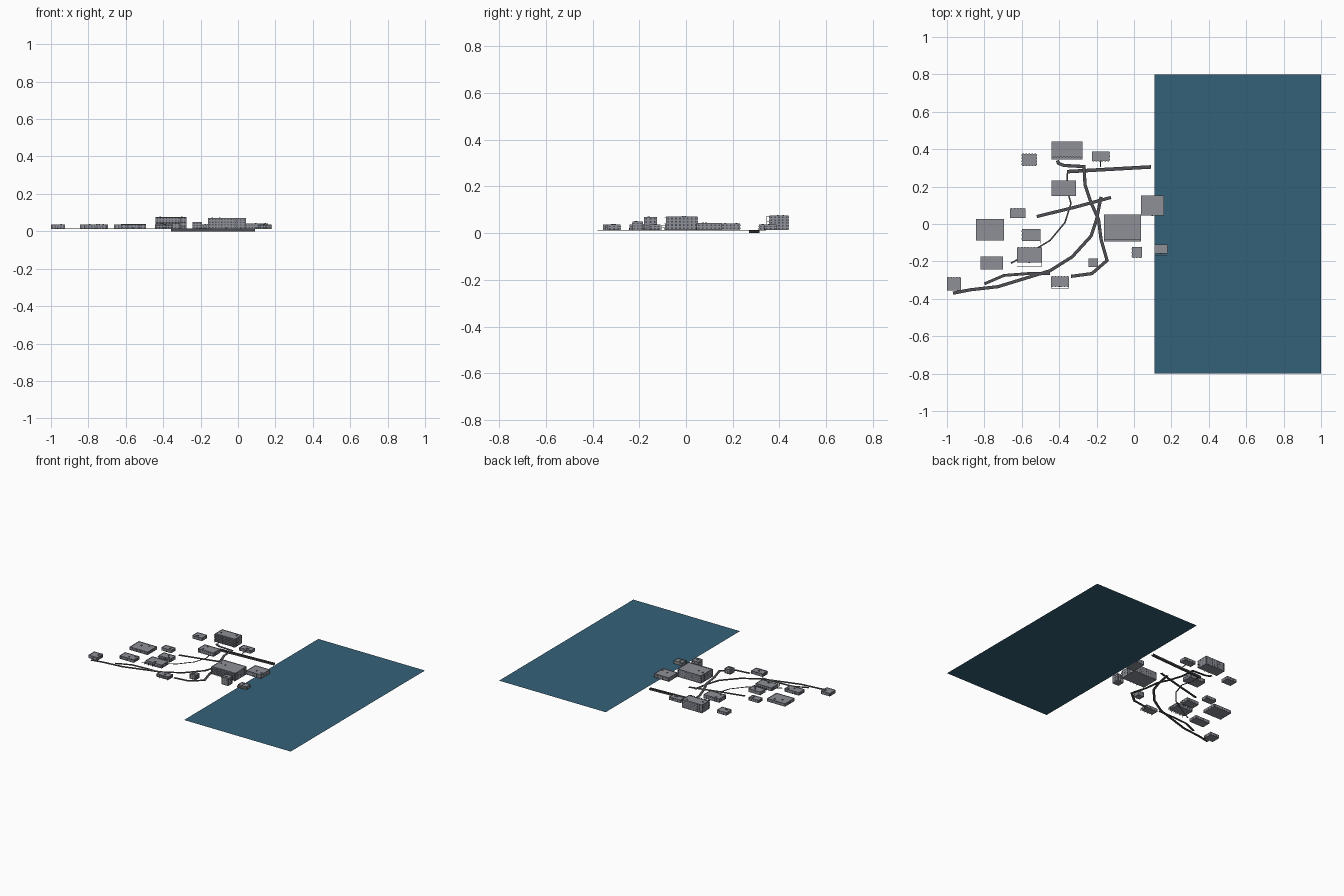
import bpy, bmesh, math, random
from mathutils import Vector, Matrix

if "Cube" in bpy.data.objects:
    bpy.data.objects.remove(bpy.data.objects["Cube"])

random.seed(4)
Z0 = 0.013  # land level


def add_box(bm, x0, x1, y0, y1, z0, z1):
    m = Matrix.Translation(((x0 + x1) / 2, (y0 + y1) / 2, (z0 + z1) / 2))
    bmesh.ops.create_cube(bm, size=1, matrix=m @ Matrix.Diagonal((x1 - x0, y1 - y0, z1 - z0, 1)))


def finish(bm, name, mat=None):
    me = bpy.data.meshes.new(name)
    bm.to_mesh(me)
    bm.free()
    ob = bpy.data.objects.new(name, me)
    bpy.context.collection.objects.link(ob)
    if mat:
        me.materials.append(mat)
    return ob


def material(name, col):
    m = bpy.data.materials.new(name)
    m.diffuse_color = (*col, 1)
    m.use_nodes = True
    m.node_tree.nodes["Principled BSDF"].inputs["Base Color"].default_value = m.diffuse_color
    return m


water = material("water", (0.035, 0.12, 0.19))
tarmac = material("tarmac", (0.08, 0.08, 0.09))
wall = material("wall", (0.27, 0.28, 0.31))
glass = material("glass", (0.07, 0.08, 0.10))

# Sea surface: one flat sheet
bm = bmesh.new()
bmesh.ops.create_grid(bm, x_segments=1, y_segments=1, size=0.5,
                      matrix=Matrix.Translation((0.555, 0, 0.012)) @ Matrix.Diagonal((0.89, 1.6, 1, 1)))
finish(bm, "sea", water)


def ribbon(name, pts, w, z0, z1):
    """Mitred strip of rectangular section following a path."""
    bm = bmesh.new()
    P = [Vector(p) for p in pts]
    rings = []
    for i, p in enumerate(P):
        a = (p - P[i - 1]).normalized() if i else (P[1] - p).normalized()
        b = (P[i + 1] - p).normalized() if i < len(P) - 1 else a
        t = (a + b).normalized()
        n = Vector((-t.y, t.x)) * (w / 2 / max(0.5, t.dot(a)))
        rings.append([bm.verts.new((*(p + n * s), z)) for s, z in ((1, z0), (-1, z0), (-1, z1), (1, z1))])
    for r, q in zip(rings, rings[1:]):
        for k in range(4):
            bm.faces.new((r[k], r[(k + 1) % 4], q[(k + 1) % 4], q[k]))
    bm.faces.new(rings[0])
    bm.faces.new(rings[-1][::-1])
    bmesh.ops.recalc_face_normals(bm, faces=bm.faces)
    return finish(bm, name, tarmac)


# Roads and footpaths
ribbon("coast_road", [(-.968, -.37), (-.877, -.352), (-.727, -.335), (-.449, -.25), (-.33, -.175),
                      (-.23, -.065), (-.2, .025), (-.176, .145)], .017, .011, .014)
ribbon("west_road", [(-.80, -.32), (-.695, -.275), (-.567, -.265), (-.449, -.265)], .015, .011, .014)
ribbon("main_road", [(-.41, .34), (-.405, .325), (-.374, .313), (-.267, .307), (-.262, .21), (-.23, .115),
                     (-.19, .025), (-.176, -.083), (-.144, -.195), (-.225, -.265), (-.337, -.28)],
       .017, .011, .014)
ribbon("cross_street", [(-.52, .04), (-.315, .09), (-.123, .142)], .017, .011, .014)
ribbon("footpath", [(-.658, -.21), (-.56, -.155), (-.449, -.088), (-.369, .008), (-.337, .11),
                    (-.358, .185), (-.358, .27)], .008, .012, .014)
ribbon("house_path", [(-.18, .34), (-.18, .305)], .006, .012, .014)

# Sunken canal: bed with two raised banks
canal = [(-.358, .28), (.09, .305)]
ribbon("canal_bed", canal, .016, 0, .004)
for s, nm in ((1, "north"), (-1, "south")):
    ribbon("canal_bank_" + nm, [(x, y + s * .008) for x, y in canal], .003, 0, .012)


def building(name, x0, x1, y0, y1, h, porch=0.0, storeys=2):
    """Walls, parapet roof, window grid, roof plant and an open front porch."""
    fy = y0 + porch
    zt = Z0 + h
    bm = bmesh.new()
    add_box(bm, x0, x1, fy, y1, Z0, zt)
    finish(bm, name + "_walls", wall)

    # Roof kerb and rooftop equipment
    bm = bmesh.new()
    k, t = .003, .002
    for a in ((x0, x1, fy, fy + t), (x0, x1, y1 - t, y1), (x0, x0 + t, fy + t, y1 - t), (x1 - t, x1, fy + t, y1 - t)):
        add_box(bm, *a, zt, zt + k)
    for _ in range(2):
        cx = random.uniform(x0 + .015, x1 - .015)
        cy = random.uniform(fy + .012, y1 - .012)
        add_box(bm, cx - .004, cx + .004, cy - .004, cy + .004, zt, zt + .005)
    finish(bm, name + "_roof", wall)

    # Windows on all sides, door at the front
    bm = bmesh.new()
    fh = h / storeys
    nx = max(2, round((x1 - x0) / .016))
    ny = max(2, round((y1 - fy) / .018))
    e = .0008
    for s in range(storeys):
        za, zb = Z0 + fh * (s + .3), Z0 + fh * (s + .8)
        for i in range(nx):
            c = x0 + (x1 - x0) * (i + .5) / nx
            for y in (fy, y1):
                add_box(bm, c - .0035, c + .0035, y - e, y + e, za, zb)
        for i in range(ny):
            c = fy + (y1 - fy) * (i + .5) / ny
            for x in (x0, x1):
                add_box(bm, x - e, x + e, c - .0035, c + .0035, za, zb)
    c = (x0 + x1) / 2
    add_box(bm, c - .004, c + .004, fy - .0012, fy + e, Z0, Z0 + min(.01, fh * .8))
    finish(bm, name + "_windows", glass)

    # Balcony decks with posts and rails
    if porch:
        bm = bmesh.new()
        r = .0008
        n = max(2, round((x1 - x0) / .03))
        for i in range(n + 1):
            px = x0 + r + (x1 - x0 - 2 * r) * i / n
            add_box(bm, px - r, px + r, y0, y0 + 2 * r, Z0, zt)
        for s in range(1, storeys + 1):
            z = Z0 + fh * s
            add_box(bm, x0, x1, y0, y0 + 2 * r, z - 2 * r, z)
            for px in (x0, x1 - 2 * r):
                add_box(bm, px, px + 2 * r, y0, fy, z - 2 * r, z)
            if s < storeys and storeys > 2:
                add_box(bm, x0, x1, y0 + .001, fy, z - .001, z)
        finish(bm, name + "_balcony", wall)


town = [
    ("north_cottage", -.60, -.52, .312, .375, .020, 0, 2),
    ("north_block", -.44, -.276, .345, .44, .060, .012, 5),
    ("north_shop", -.225, -.13, .336, .388, .020, 0, 2),
    ("canal_house", -.44, -.31, .15, .232, .026, 0, 2),
    ("hill_cottage", -.663, -.58, .033, .084, .019, 0, 2),
    ("hill_hall", -.845, -.695, -.088, .026, .020, .003, 2),
    ("terrace_house", -.60, -.50, -.105, -.028, .022, .015, 2),
    ("courtyard_house", -.626, -.492, -.226, -.125, .022, .02, 2),
    ("west_house", -.82, -.70, -.242, -.174, .020, 0, 2),
    ("far_west_house", -1.0, -.925, -.355, -.285, .020, 0, 2),
    ("south_house", -.444, -.348, -.345, -.28, .020, .01, 2),
    ("gate_house", -.242, -.193, -.23, -.184, .033, 0, 3),
    ("harbour_block", -.16, .037, -.093, .05, .056, .008, 4),
    ("harbour_hall", .037, .16, .045, .152, .027, 0, 2),
    ("watch_tower", -.012, .043, -.18, -.124, .054, 0, 4),
    ("quay_house", .11, .18, -.168, -.11, .020, .01, 2),
]
for b in town:
    building(*b)
